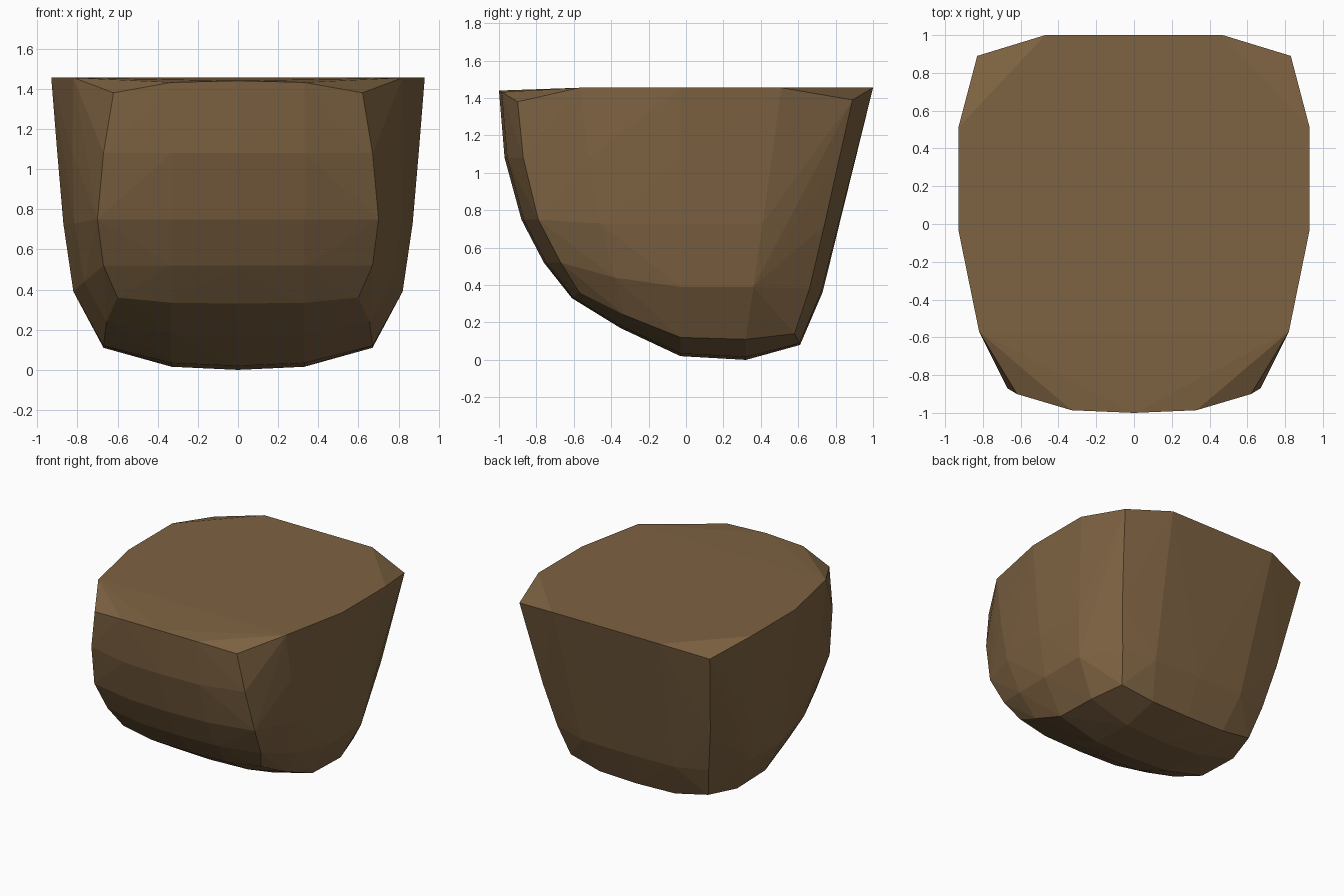
import bpy, bmesh

if "Cube" in bpy.data.objects:
    bpy.data.objects.remove(bpy.data.objects["Cube"])

points = []

def strip(centre, crease, mid_x, drop):
    """Rows running across the body: centre point, mid point and crease corner."""
    for (y, z), (cx, cy, cz) in zip(centre, crease):
        points.append((0, y, z))
        points.append((mid_x, y + (cy - y) * drop, z + (cz - z) * drop))
        points.append((cx, cy, cz))

# Front and underside: (y, z) on the centre line, (x, y, z) on the side crease
strip([(-1, 1.44), (-.97, 1.08), (-.88, .75), (-.76, .52), (-.61, .33),
       (-.35, .17), (-.03, .02), (.32, 0), (.61, .08)],
      [(.62, -.9, 1.38), (.67, -.87, 1.08), (.70, -.79, .75), (.67, -.67, .52),
       (.60, -.57, .36), (.655, -.33, .24), (.67, -.03, .12), (.67, .32, .11),
       (.60, .58, .14)], .33, .14)

# Back panel
strip([(.73, .36), (.81, .72), (.905, 1.08), (1, 1.455)],
      [(.66, .66, .38), (.73, .74, .72), (.785, .82, 1.08), (.83, .89, 1.39)], .4, .1)
points.append((.47, 1, 1.455))

# Side panels: x at three columns for each height row
for z, ys, xs in [(1.455, (-.57, -.03, .51), (.82, .93, .93)),
                  (1.08, (-.52, -.03, .46), (.825, .90, .895)),
                  (.73, (-.46, -.03, .41), (.815, .87, .865)),
                  (.39, (-.38, -.03, .36), (.765, .82, .82))]:
    for x, y in zip(xs, ys):
        points.append((x, y, z + (.05 if z < .5 and y < -.1 else 0)))

# Wrap both mirrored halves in one faceted skin
bm = bmesh.new()
for x, y, z in points:
    for sx in ((1, -1) if x else (1,)):
        bm.verts.new((sx * x, y, z))
hull = bmesh.ops.convex_hull(bm, input=bm.verts[:])
spare = {v for v in hull["geom_interior"] + hull["geom_unused"]
         if isinstance(v, bmesh.types.BMVert)}
bmesh.ops.delete(bm, geom=list(spare), context="VERTS")
bmesh.ops.recalc_face_normals(bm, faces=bm.faces[:])

mesh = bpy.data.meshes.new("faceted_block")
bm.to_mesh(mesh)
bm.free()
block = bpy.data.objects.new("faceted_block", mesh)
bpy.context.collection.objects.link(block)

# Brown finish
brown = bpy.data.materials.new("brown")
brown.diffuse_color = (.21, .125, .055, 1)
brown.use_nodes = True
brown.node_tree.nodes["Principled BSDF"].inputs["Base Color"].default_value = brown.diffuse_color
mesh.materials.append(brown)
